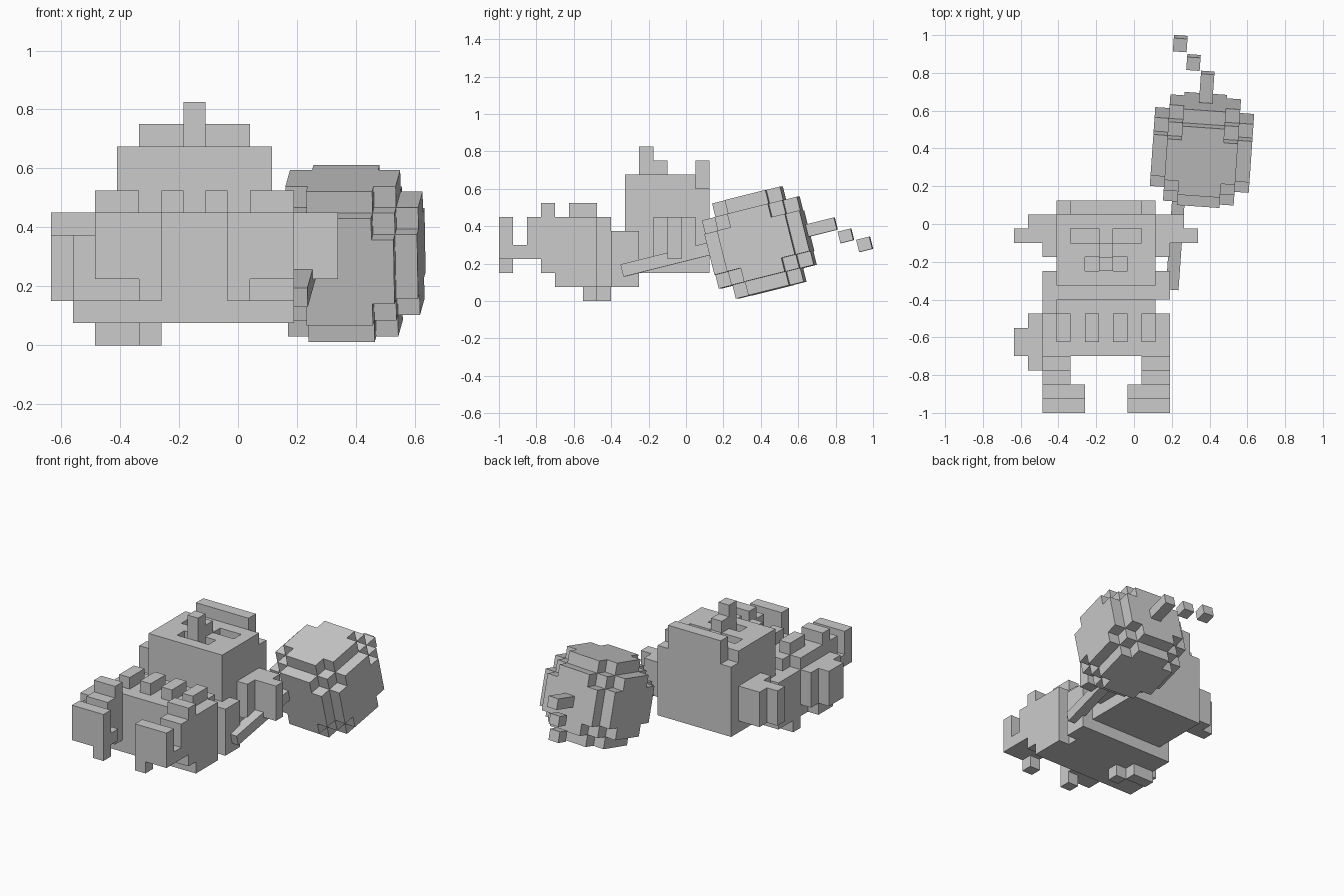
import bpy
import bmesh
from math import radians
from mathutils import Matrix, Vector, Euler
from itertools import permutations

old = bpy.data.objects.get("Cube")
if old:
    bpy.data.objects.remove(old)

U = 0.075                                # edge of one block
ORIGIN = Vector((-0.635, -1.0, 0.0))     # corner of the block grid

grey = bpy.data.materials.new("plain_grey")
grey.use_nodes = True
grey.diffuse_color = (0.6, 0.6, 0.6, 1)
grey.node_tree.nodes["Principled BSDF"].inputs["Base Color"].default_value = (0.6, 0.6, 0.6, 1)


def finish(name, bm):
    mesh = bpy.data.meshes.new(name)
    bm.to_mesh(mesh)
    bm.free()
    mesh.materials.append(grey)
    obj = bpy.data.objects.new(name, mesh)
    bpy.context.collection.objects.link(obj)
    return obj


def add_box(bm, centre, size):
    bmesh.ops.create_cube(bm, size=1, matrix=Matrix.Translation(centre) @ Matrix.Diagonal((*size, 1)))


def blocks(name, *spans, mirror=False):
    """Boxes given as (x0, x1, y0, y1, z0, z1) in grid steps."""
    bm = bmesh.new()
    for x0, x1, y0, y1, z0, z1 in spans:
        sides = [(x0, x1), (13 - x1, 13 - x0)] if mirror else [(x0, x1)]
        for a, b in sides:
            lo, hi = Vector((a, y0, z0)) * U, Vector((b, y1, z1)) * U
            add_box(bm, ORIGIN + (lo + hi) / 2, hi - lo)
    return finish(name, bm)


def turned(name, centre, sizes):
    """Boxes sharing a centre, tilted like the ball."""
    bm = bmesh.new()
    for size in sizes:
        add_box(bm, (0, 0, 0), Vector(size) * U)
    obj = finish(name, bm)
    obj.location = centre
    obj.rotation_euler = Euler((radians(14), 0, radians(-4)))
    return obj


# Head lying on its back, face upward
blocks("head", (3, 10, 9, 15, 2, 8))
blocks("face", (3, 10, 9, 10, 8, 9), (3, 10, 11, 12, 8, 9), (3, 10, 13, 14, 8, 9),
       (6, 7, 12, 13, 8, 9))
blocks("face_sides", (3, 5, 10, 11, 8, 9), (3, 4, 12, 13, 8, 9), mirror=True)
blocks("nose", (6, 7, 10, 11, 8, 11), (6, 7, 11, 12, 9, 10))
blocks("brow_rim", (4, 9, 14, 15, 8, 10))
blocks("ears", (1, 3, 12, 14, 3, 6), (0, 1, 12, 13, 3, 6), (2, 3, 11, 12, 3, 6), mirror=True)

# Torso with shoulders and a row of studs
blocks("torso", (3, 10, 4, 8, 1, 6), (3, 10, 8, 10, 1, 5))
blocks("shoulders", (2, 3, 8, 10, 1, 5), mirror=True)
blocks("hips", (2, 3, 4, 7, 1, 6), mirror=True)
blocks("studs", *[(x, x + 1, 5, 7, 6, 7) for x in (3, 5, 7, 9)])

# Legs and upright feet
blocks("legs", (2, 4, 3, 4, 2, 7), (2, 4, 2, 3, 3, 6), mirror=True)
blocks("feet", (2, 5, 1, 2, 3, 4), (2, 5, 0, 1, 3, 6), (4, 5, 0, 1, 2, 3), mirror=True)

# Right arm, with fingers reaching the ground
blocks("right_arm", (2, 3, 7, 8, 1, 5), (1, 2, 3, 7, 2, 5), (1, 2, 4, 6, 1, 2), (0, 1, 4, 6, 2, 5))
blocks("right_fingers", (2, 4, 7, 8, 0, 1), (4, 5, 6, 7, 0, 1))

# Tilted stepped ball with a rod in front and a broken tail behind
turned("ball", (0.36, 0.392, 0.312), [(5, 5, 5)] + list(permutations((7, 5, 3))))
turned("rod", (0.22, -0.09, 0.225), [(0.9, 6.9, 0.9)])
turned("tail_base", (0.385, 0.725, 0.395), [(0.95, 2.1, 0.9)])
turned("tail_middle", (0.315, 0.855, 0.348), [(0.95, 0.95, 0.85)])
turned("tail_tip", (0.245, 0.955, 0.303), [(0.97, 0.97, 0.9)])
